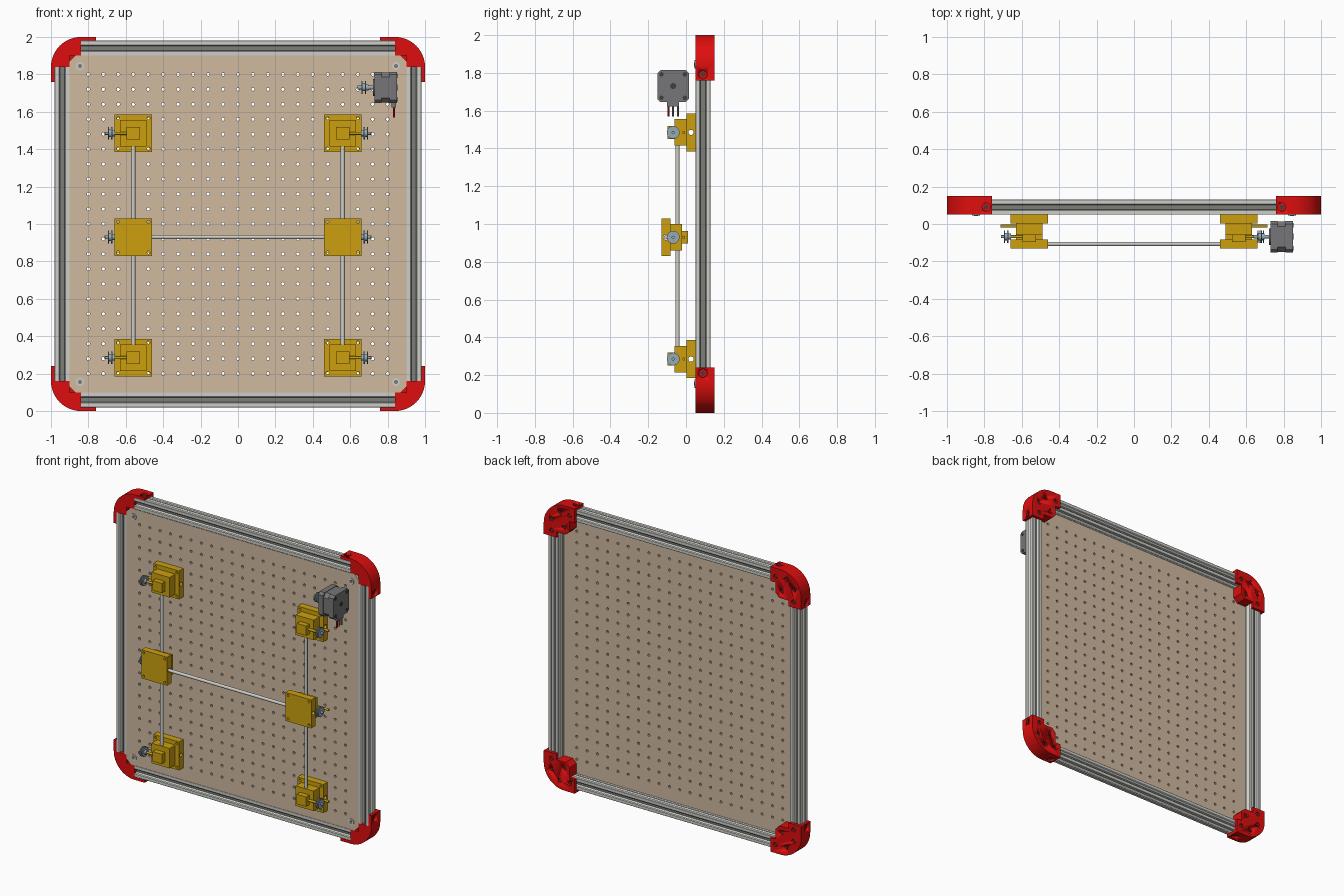
import bpy, bmesh, math
from mathutils import Vector, Matrix

if "Cube" in bpy.data.objects:
    bpy.data.objects.remove(bpy.data.objects["Cube"])


def material(name, r, g, b):
    m = bpy.data.materials.new(name)
    lin = lambda c: (c / 255 / 12.92) if c < 11 else ((c / 255 + 0.055) / 1.055) ** 2.4
    m.diffuse_color = (lin(r), lin(g), lin(b), 1)
    m.use_nodes = True
    m.node_tree.nodes["Principled BSDF"].inputs["Base Color"].default_value = m.diffuse_color
    return m


TAN = material("tan_board", 208, 186, 160)
RED = material("red_plastic", 222, 14, 14)
GOLD = material("gold_plastic", 204, 160, 16)
ALU = material("aluminium", 205, 205, 200)
SLOT = material("slot_grey", 125, 125, 122)
STEEL = material("blue_steel", 150, 170, 182)
MOTOR = material("motor_grey", 118, 118, 120)
DARK = material("dark_grey", 62, 62, 66)


def finish(name, bm, *mats, smooth=False):
    bmesh.ops.recalc_face_normals(bm, faces=bm.faces)
    me = bpy.data.meshes.new(name)
    bm.to_mesh(me)
    bm.free()
    ob = bpy.data.objects.new(name, me)
    bpy.context.collection.objects.link(ob)
    for m in mats:
        me.materials.append(m)
    if smooth:
        activate(ob)
        bpy.ops.object.shade_smooth_by_angle()
    return ob


def activate(ob):
    bpy.ops.object.select_all(action='DESELECT')
    ob.select_set(True)
    bpy.context.view_layer.objects.active = ob


def place(axis, p, t):
    return {'x': (t, p[0], p[1]), 'y': (p[0], t, p[1]), 'z': (p[0], p[1], t)}[axis]


def prism(name, pts, axis, a, b, *mats, rule=None, smooth=False):
    """Extrude a 2D outline along an axis from a to b."""
    bm = bmesh.new()
    lo = [bm.verts.new(place(axis, p, a)) for p in pts]
    hi = [bm.verts.new(place(axis, p, b)) for p in pts]
    bm.faces.new(lo)
    bm.faces.new(hi[::-1])
    n = len(pts)
    for i in range(n):
        f = bm.faces.new((lo[i], lo[(i + 1) % n], hi[(i + 1) % n], hi[i]))
        if rule:
            f.material_index = rule(i)
    return finish(name, bm, *mats, smooth=smooth)


def box(name, x, y, z, mat):
    return prism(name, [(x[0], z[0]), (x[1], z[0]), (x[1], z[1]), (x[0], z[1])], 'y', y[0], y[1], mat)


def cyl(name, axis, c, r, a, b, mat, n=20):
    """Cylinder along an axis; c is the centre in the other two coordinates."""
    pts = [(c[0] + r * math.cos(2 * math.pi * i / n), c[1] + r * math.sin(2 * math.pi * i / n)) for i in range(n)]
    return prism(name, pts, axis, a, b, mat, smooth=True)


def drill(ob, holes):
    """Cut round holes (axis, centre, radius, from, to)."""
    for h in holes:
        cutter = cyl("cutter", *h, None, n=14)
        cutter.hide_render = True
        mod = ob.modifiers.new("hole", 'BOOLEAN')
        mod.operation, mod.object, mod.solver = 'DIFFERENCE', cutter, 'EXACT'
        activate(ob)
        bpy.ops.object.modifier_apply(modifier=mod.name)
        bpy.data.objects.remove(cutter)


# Perforated board: square cells with octagonal holes, plus a chamfered border
bm = bmesh.new()
V = lambda x, z: bm.verts.new((x, 0.05, z + 1))
ring = [(1, 0), (1, 1), (0, 1), (-1, 1), (-1, 0), (-1, -1), (0, -1), (1, -1)]
for i in range(21):
    for j in range(21):
        cx, cz = -0.8 + 0.08 * i, -0.8 + 0.08 * j
        out = [V(cx + 0.04 * u, cz + 0.04 * v) for u, v in ring]
        inn = [V(cx + 0.009 * math.cos(k * math.pi / 4), cz + 0.009 * math.sin(k * math.pi / 4)) for k in range(8)]
        for k in range(8):
            l = (k + 1) % 8
            bm.faces.new((out[k], out[l], inn[l], inn[k]))
for k in range(4):
    rot = Matrix.Rotation(k * math.pi / 2, 2)
    R = lambda x, z: V(*(rot @ Vector((x, z))))
    bm.faces.new([R(0.9, -0.87), R(0.9, 0.87)] + [R(0.84, 0.84 - 0.04 * s) for s in range(43)])
    bm.faces.new([R(0.9, 0.87), R(0.87, 0.9), R(0.84, 0.84)])
bmesh.ops.remove_doubles(bm, verts=bm.verts, dist=0.001)
bmesh.ops.recalc_face_normals(bm, faces=bm.faces)
ext = bmesh.ops.extrude_face_region(bm, geom=bm.faces[:], use_keep_orig=True)
bmesh.ops.translate(bm, vec=(0, 0.02, 0), verts=[e for e in ext["geom"] if isinstance(e, bmesh.types.BMVert)])
finish("perforated_board", bm, TAN)

# Slotted frame rails
side = [(.04, -.038), (.04, -.018), (.034, -.012), (.032, -.022), (.026, -.022), (.016, -.012),
        (.016, .012), (.026, .022), (.032, .022), (.034, .012), (.04, .018), (.04, .038)]
profile = []
for k in range(4):
    rot = Matrix.Rotation(k * math.pi / 2, 2)
    profile += [rot @ Vector(p) for p in side]
floor = lambda i: 1 if i % 12 == 5 else 0
for s in (-1, 1):
    prism("upright_rail", [(p[0] + s * 0.94, p[1] + 0.09) for p in profile], 'z', 0.16, 1.84, ALU, SLOT, rule=floor)
    prism("cross_rail", [(p[0] + 0.09, p[1] + 1 + s * 0.94) for p in profile], 'x', -0.84, 0.84, ALU, SLOT, rule=floor)

# Rounded corner brackets
arc = [(0.16 - 0.16 * math.cos(a), 0.16 - 0.16 * math.sin(a)) for a in [math.pi / 2 * k / 12 for k in range(13)]]
wall = [(0, .24)] + arc + [(.24, 0), (.24, .02), (.16, .02), (.16, .1), (.1, .1), (.1, .16), (.02, .16), (.02, .24)]
plate = [(0, .24)] + arc + [(.24, 0), (.24, .1), (.2, .1), (.2, .17), (.17, .2), (.1, .2), (.1, .24)]
lug = [(.1, .1), (.2, .1), (.2, .17), (.17, .2), (.1, .2)]
back_holes = [(.2, .06), (.06, .2), (.12, .06), (.06, .12), (.155, .155)]
for sx in (-1, 1):
    for sz in (-1, 1):
        at = lambda p: (sx * (1 - p[0]), 1 + sz * (1 - p[1]))
        w = prism("corner_wall", [at(p) for p in wall], 'y', 0.05, 0.13, RED, smooth=True)
        b = prism("corner_back_plate", [at(p) for p in plate], 'y', 0.13, 0.15, RED, smooth=True)
        prism("corner_lug", [at(p) for p in lug], 'y', 0.07, 0.13, RED)
        hx, hz = at((.21, .21))
        drill(w, [('x', (.09, hz), .022, sx * .985, sx * 1.02), ('z', (hx, .09), .022, 1 + sz * .985, 1 + sz * 1.02)])
        cyl("side_screw", 'x', (.09, hz), .013, sx * .98, sx * .992, DARK)
        cyl("end_screw", 'z', (hx, .09), .013, 1 + sz * .98, 1 + sz * .992, DARK)
        drill(b, [('y', at(p), .015, .138, .17) for p in back_holes])
        for p in back_holes:
            cyl("back_screw", 'y', at(p), .009, .135, .143, DARK, n=12)
        cyl("board_washer", 'y', at((.155, .155)), .022, .045, .051, ALU)
        cyl("board_screw", 'y', at((.155, .155)), .011, .042, .046, SLOT)


def pulley(x, z, s, y=-0.068):
    """Toothed belt pulley pointing outward along s."""
    for name, r, a, b in (("pulley_hub", .016, 0, .03), ("pulley_flange", .034, .014, .02), ("pulley_core", .02, .02, .032),
                          ("pulley_flange", .034, .032, .037), ("pulley_tip", .008, .037, .053)):
        cyl(name, 'x', (y, z), r, x + s * a, x + s * b, STEEL)


# Gold bearing blocks and carriages: three stacked blocks, flipped for the carriages
for s in (-1, 1):
    cx = s * 0.56
    for z, ys, kind in ((.285, (.05, .003, -.06, -.097), "bearing"), (1.485, (.05, .003, -.06, -.097), "bearing"),
                        (.93, (-.13, -.083, -.02, .01), "carriage")):
        for part, h, hz, y0, y1 in (("base", .1, .1, ys[0], ys[1]), ("block", .07, .07, ys[1], ys[2]), ("cap", .036, .034, ys[2], ys[3])):
            ob = box(f"{kind}_{part}", (cx - h, cx + h), (y0, y1), (z - hz, z + hz), GOLD)
            if part == "base":
                mid = (y0 + y1) / 2
                holes = [('y', (cx + u * .082, z + v * .082), .008, -.2, .2) for u in (-1, 1) for v in (-1, 1)]
                drill(ob, holes + [('x', (mid, z), .014, cx - .2, cx + .2)])
        cyl("axle", 'x', (-.068, z), .008, cx, s * .67, GOLD)
        cyl("belt_pin", 'x', (-.012, z), .008, s * .57, s * .715, GOLD)
        pulley(s * .658, z, s)
    cyl("upright_rod", 'z', (cx, -.045), .011, .3, 1.47, ALU)
cyl("cross_rod", 'x', (-.107, .93), .011, -.52, .52, ALU)

# Stepper motor with end caps, shaft pulley, connector and wires
my, mz = -0.068, 1.73


def octagon(h, c):
    return [(my + u, mz + v) for u, v in ((h, h - c), (h - c, h), (c - h, h), (-h, h - c), (-h, c - h), (c - h, -h), (h - c, -h), (h, c - h))]


prism("motor_front_cap", octagon(.084, .016), 'x', .73, .768, MOTOR)
prism("motor_body", octagon(.081, .026), 'x', .768, .81, MOTOR)
prism("motor_rear_cap", octagon(.084, .016), 'x', .81, .85, MOTOR)
cyl("motor_boss", 'x', (my, mz), .045, .722, .73, MOTOR)
cyl("motor_bearing", 'x', (my, mz), .016, .849, .853, DARK)
for u in (-1, 1):
    for v in (-1, 1):
        cyl("motor_screw", 'x', (my + u * .062, mz + v * .062), .012, .849, .853, DARK, n=12)
cyl("motor_shaft", 'x', (my, mz), .01, .64, .73, STEEL)
pulley(.698, mz, -1)
box("motor_connector", (.822, .846), (-.1, -.036), (1.622, 1.65), MOTOR)
for y, m in ((-.093, RED), (-.068, MOTOR), (-.043, MOTOR)):
    cyl("motor_wire", 'z', (.834, y), .005, 1.57, 1.63, m, n=8)
